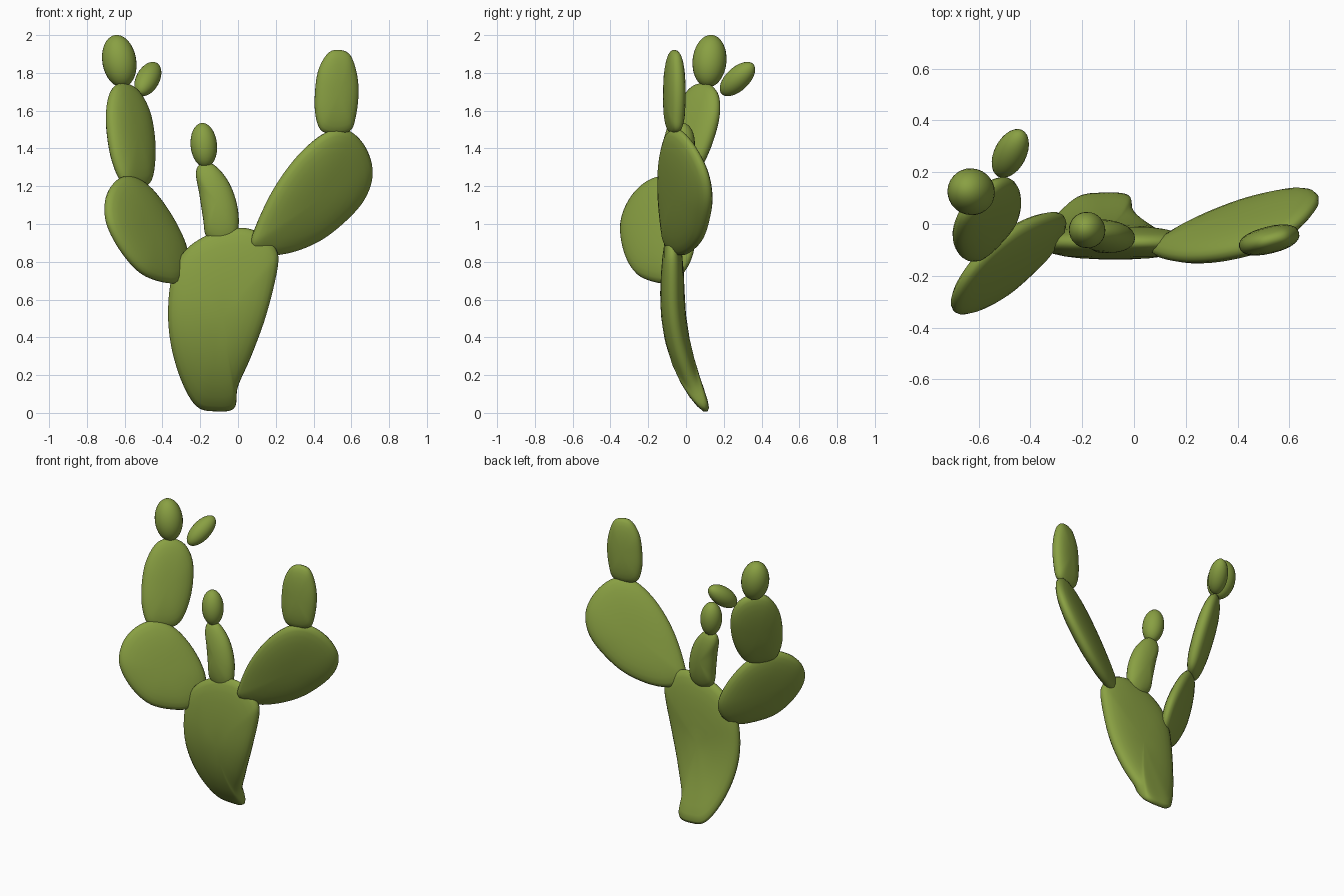
import bpy, bmesh, math
from mathutils import Vector

if "Cube" in bpy.data.objects:
    bpy.data.objects.remove(bpy.data.objects["Cube"])

green = bpy.data.materials.new("cactus green")
green.diffuse_color = (0.25, 0.35, 0.055, 1)
green.use_nodes = True
green.node_tree.nodes["Principled BSDF"].inputs["Base Color"].default_value = green.diffuse_color


def smooth_loop(pts, steps=6):
    """Closed Catmull-Rom curve through the outline points."""
    n, out = len(pts), []
    p = [Vector(q) for q in pts]
    for i in range(n):
        a, b, c, d = p[i - 1], p[i], p[(i + 1) % n], p[(i + 2) % n]
        for k in range(steps):
            t = k / steps
            out.append(0.5 * (2 * b + (c - a) * t + (2 * a - 5 * b + 4 * c - d) * t * t
                              + (3 * b - a - 3 * c + d) * t ** 3))
    return out


def finish(name, bm):
    bmesh.ops.recalc_face_normals(bm, faces=bm.faces)
    for f in bm.faces:
        f.smooth = True
    me = bpy.data.meshes.new(name)
    bm.to_mesh(me)
    bm.free()
    me.materials.append(green)
    ob = bpy.data.objects.new(name, me)
    bpy.context.collection.objects.link(ob)


def pad(name, surf, outline, half, power=2.3, rings=7):
    """Domed pad: outline rings shrink to the middle on both sides of a surface."""
    loop = smooth_loop(outline)
    mid = sum(loop, Vector((0, 0))) / len(loop)
    bm = bmesh.new()

    def point(uv, off):
        u, v = uv
        e = 0.01
        du = surf(u + e, v) - surf(u - e, v)
        dv = surf(u, v + e) - surf(u, v - e)
        return bm.verts.new(surf(u, v) + du.cross(dv).normalized() * off)

    layers = []
    for k in range(-rings + 1, rings):
        a = k / rings * math.pi / 2
        s = math.cos(a) ** (2 / power)
        off = math.copysign(abs(math.sin(a)) ** (2 / power), k) * half
        layers.append([point(mid + (q - mid) * s, off) for q in loop])
    n = len(loop)
    for la, lb in zip(layers, layers[1:]):
        for i in range(n):
            j = (i + 1) % n
            bm.faces.new((la[i], la[j], lb[j], lb[i]))
    for layer, off in ((layers[0], -half), (layers[-1], half)):
        c = point(mid, off)
        for i in range(n):
            bm.faces.new((layer[i], layer[(i + 1) % n], c))
    finish(name, bm)


def bud(name, base, tip, radius):
    """Egg-shaped young pad between two points."""
    a, b = Vector(base), Vector(tip)
    bm = bmesh.new()
    bmesh.ops.create_uvsphere(bm, u_segments=28, v_segments=16, radius=1)
    rot = (b - a).to_track_quat('Z', 'Y')
    for v in bm.verts:
        v.co = (a + b) / 2 + rot @ Vector((v.co.x * radius, v.co.y * radius,
                                           v.co.z * (b - a).length / 2))
    finish(name, bm)


# Trunk pad, curving forward as it rises
def trunk_surf(x, z):
    return Vector((x, -0.072 + 0.19 * max(0, (0.65 - z) / 0.65) ** 2.2, z))

pad("trunk_pad", trunk_surf,
    [(-.12, .008), (-.22, .035), (-.30, .17), (-.355, .36), (-.37, .55), (-.345, .74),
     (-.27, .87), (-.13, .955), (.02, .98), (.13, .945), (.20, .87), (.21, .77),
     (.15, .52), (.07, .30), (.00, .14), (-.02, .025)], .066)

# Big right pad and the pad on top of it
pad("right_pad", lambda x, z: Vector((x, -.07 + .52 * (x - .12) - .333 * (z - .87), z)),
    [(.075, .88), (.09, .97), (.19, 1.18), (.32, 1.36), (.46, 1.48), (.57, 1.50),
     (.66, 1.43), (.71, 1.31), (.695, 1.19), (.62, 1.07), (.46, .93), (.30, .855),
     (.16, .835)], .062)
pad("right_top_pad", lambda u, z: Vector((.522 + .97 * u + .02 * (z - 1.7), -.062 + .24 * u, z)),
    [(0, 1.475), (-.08, 1.495), (-.113, 1.58), (-.117, 1.70), (-.10, 1.82), (-.05, 1.905),
     (.01, 1.922), (.07, 1.895), (.107, 1.80), (.119, 1.69), (.107, 1.57), (.08, 1.495)], .052)

# Small middle pad and its bud
pad("middle_pad", lambda x, z: Vector((x, -.06 + .08 * (z - .95), z)),
    [(-.08, .89), (-.165, .93), (-.185, 1.03), (-.205, 1.16), (-.223, 1.27), (-.195, 1.32),
     (-.13, 1.315), (-.06, 1.24), (-.015, 1.14), (.004, 1.03), (-.01, .93)], .062, 2.1)
bud("middle_bud", (-.17, -.032, 1.30), (-.192, -.015, 1.535), .07)


# Left branch faces diagonally: h runs toward the front left, leaning outward with height
def left_surf(lean):
    def surf(h, z):
        n = lean + .30 * (z - .97)
        return Vector((-.69 * h - .73 * n, -.73 * h + .69 * n, z))
    return surf

pad("left_lower_pad", left_surf(.255),
    [(.36, .688), (.53, .735), (.65, .85), (.718, 1.0), (.69, 1.13), (.60, 1.22),
     (.48, 1.253), (.35, 1.20), (.235, 1.06), (.165, .89), (.185, .77), (.26, .70)], .06)
pad("left_upper_pad", left_surf(.275),
    [(.42, 1.19), (.51, 1.22), (.545, 1.33), (.54, 1.47), (.505, 1.61), (.43, 1.72),
     (.335, 1.745), (.245, 1.70), (.20, 1.59), (.21, 1.44), (.255, 1.30), (.32, 1.21)], .06)
bud("left_top_bud", (-.605, .112, 1.725), (-.652, .137, 2.0), .09)
bud("left_side_bud", (-.52, .19, 1.69), (-.435, .355, 1.845), .062)
